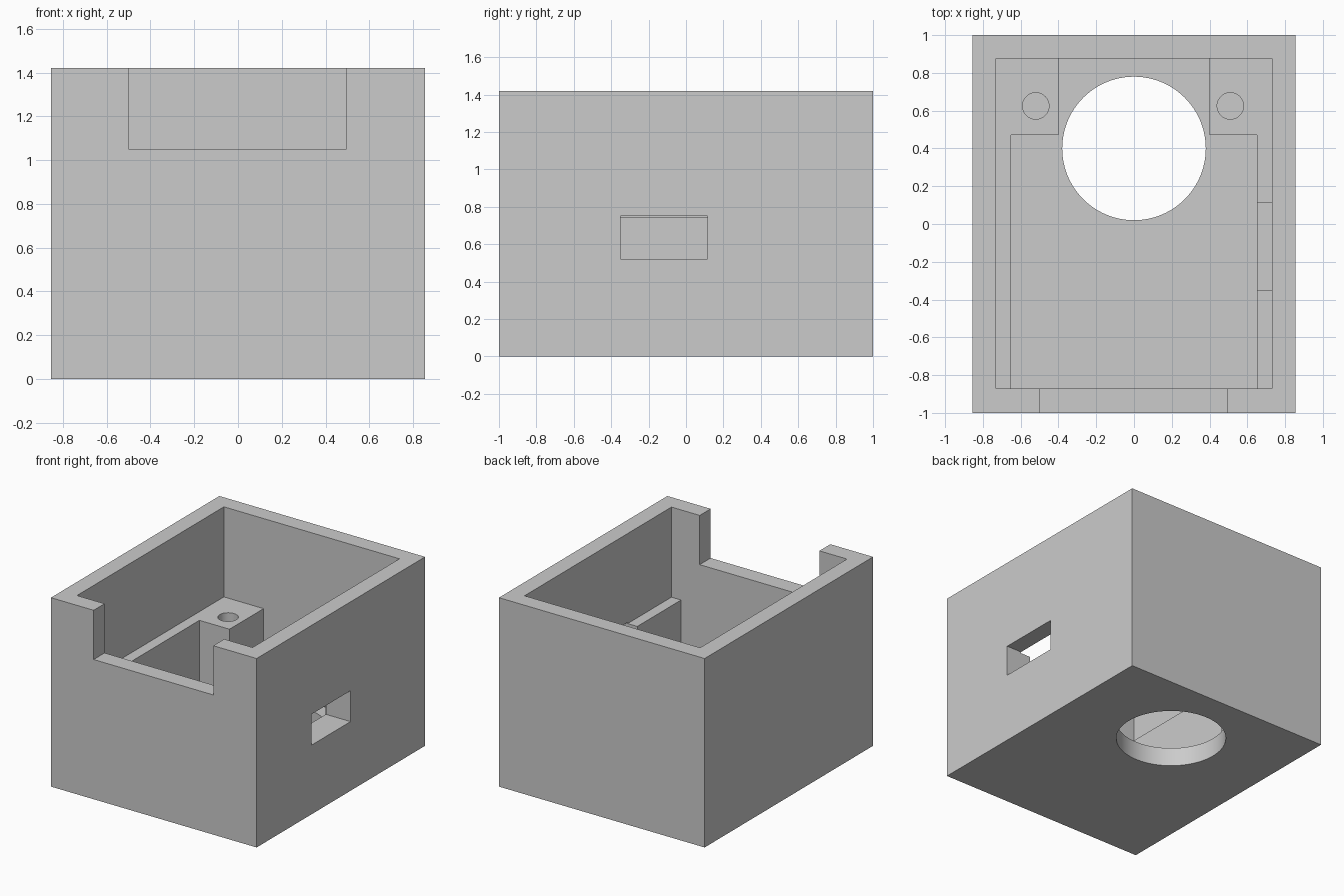
import bpy, bmesh, math

if "Cube" in bpy.data.objects:
    bpy.data.objects.remove(bpy.data.objects["Cube"])

W, D, H = 0.855, 1.0, 1.42      # half width, half depth, height
FLOOR, LEDGE = 0.14, 0.743      # floor top and ledge top

grey = bpy.data.materials.new("light_grey")
grey.diffuse_color = (0.6, 0.6, 0.6, 1)
grey.use_nodes = True
grey.node_tree.nodes["Principled BSDF"].inputs["Base Color"].default_value = grey.diffuse_color


def prism(name, points, z0, z1):
    """Vertical prism over a flat outline."""
    bm = bmesh.new()
    base = bm.faces.new([bm.verts.new((x, y, z0)) for x, y in points])
    top = bmesh.ops.extrude_face_region(bm, geom=[base])["geom"]
    for v in top:
        if isinstance(v, bmesh.types.BMVert):
            v.co.z = z1
    bmesh.ops.recalc_face_normals(bm, faces=bm.faces)
    mesh = bpy.data.meshes.new(name)
    bm.to_mesh(mesh)
    bm.free()
    mesh.materials.append(grey)
    obj = bpy.data.objects.new(name, mesh)
    bpy.context.collection.objects.link(obj)
    return obj


def rect(x0, x1, y0, y1):
    return [(x0, y0), (x1, y0), (x1, y1), (x0, y1)]


def circle(cx, cy, r, n):
    return [(cx + r * math.cos(2 * math.pi * i / n),
             cy + r * math.sin(2 * math.pi * i / n)) for i in range(n)]


# Outer block
box = prism("open_box", rect(-W, W, -D, D), 0, H)

# Lower cavity: main well plus a narrower channel between the corner posts
well = [(-0.65, -0.87), (0.65, -0.87), (0.65, 0.47), (0.4, 0.47),
        (0.4, 0.875), (-0.4, 0.875), (-0.4, 0.47), (-0.65, 0.47)]

cutters = [
    prism("upper_cavity", rect(-0.73, 0.73, -0.87, 0.875), LEDGE, H + 0.2),
    prism("lower_cavity", well, FLOOR, LEDGE + 0.2),
    prism("floor_hole", circle(0, 0.4, 0.38, 96), -0.2, FLOOR + 0.2),
    prism("front_notch", rect(-0.5, 0.495, -1.2, -0.8), 1.05, H + 0.2),
    prism("side_slot", rect(0.6, 1.0, -0.35, 0.115), 0.52, 0.752),
]
# Screw holes in the corner posts
for x in (-0.52, 0.51):
    cutters.append(prism("screw_hole", circle(x, 0.625, 0.07, 40),
                         LEDGE - 0.3, LEDGE + 0.2))

# Carve every opening out of the block
bpy.context.view_layer.objects.active = box
for cutter in cutters:
    mod = box.modifiers.new(cutter.name, "BOOLEAN")
    mod.operation, mod.solver, mod.object = "DIFFERENCE", "EXACT", cutter
    cutter.hide_render = True
    bpy.ops.object.modifier_apply(modifier=mod.name)
    bpy.data.objects.remove(cutter)

# Smooth the round holes, keep the edges sharp
box.select_set(True)
bpy.ops.object.shade_smooth_by_angle(angle=math.radians(30))
